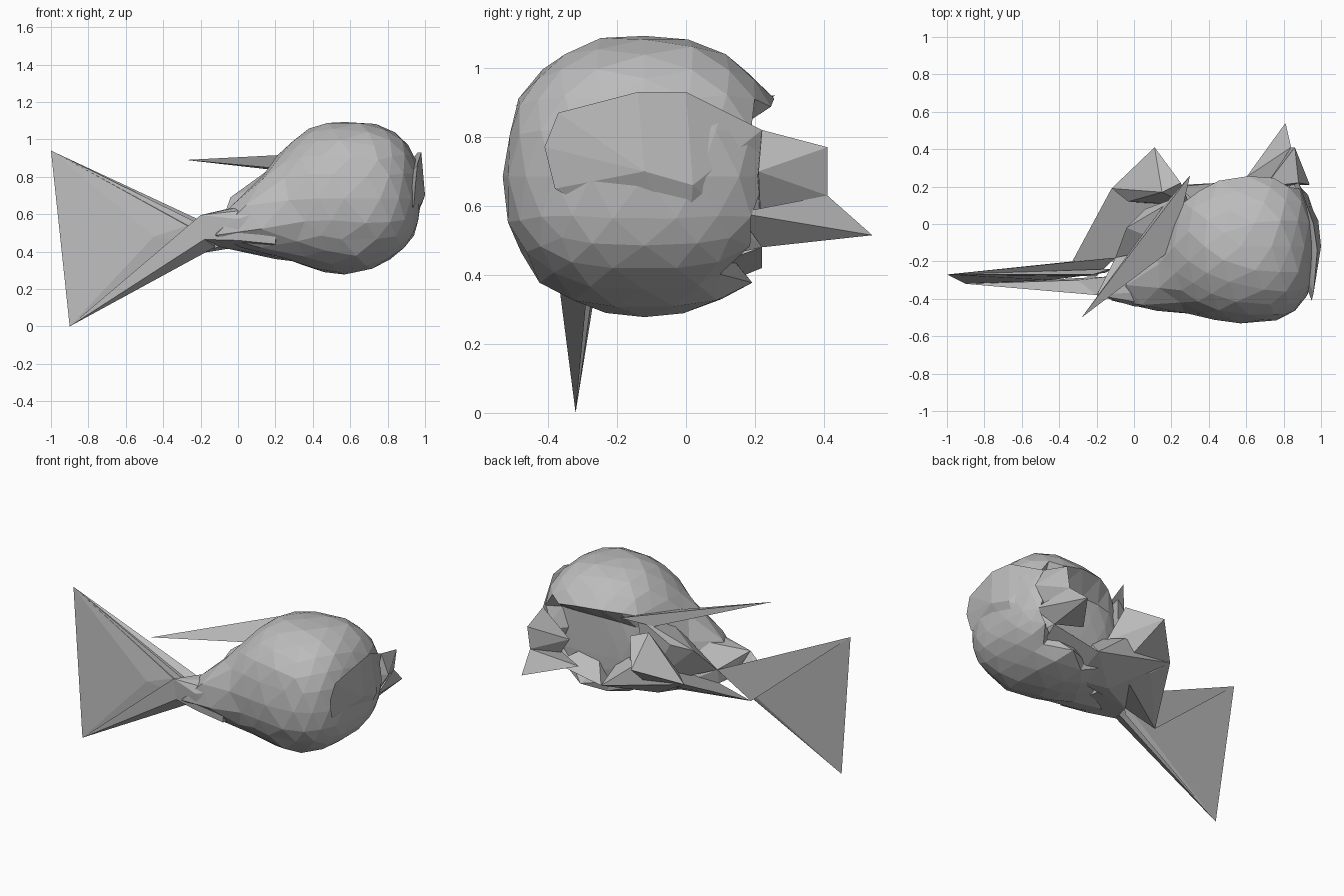
import bpy
import bmesh
import random
from mathutils import Vector

random.seed(4)

default_cube = bpy.data.objects.get("Cube")
if default_cube:
    bpy.data.objects.remove(default_cube, do_unlink=True)

# One plain grey material
grey = bpy.data.materials.new("stone_grey")
grey.use_nodes = True
colour = (.5, .5, .5, 1)
grey.diffuse_color = colour
grey.node_tree.nodes["Principled BSDF"].inputs["Base Color"].default_value = colour


def add_part(name, bm):
    """Turn a bmesh into a flat shaded grey object."""
    bmesh.ops.recalc_face_normals(bm, faces=bm.faces[:])
    mesh = bpy.data.meshes.new(name)
    bm.to_mesh(mesh)
    bm.free()
    mesh.materials.append(grey)
    part = bpy.data.objects.new(name, mesh)
    bpy.context.scene.collection.objects.link(part)
    return part


def add_shard(name, *points):
    """Build an angular solid wrapped tightly around a few corner points."""
    bm = bmesh.new()
    for point in points:
        bm.verts.new(point)
    hull = bmesh.ops.convex_hull(bm, input=bm.verts[:])
    loose = {v for v in hull["geom_interior"] + hull["geom_unused"]
             if isinstance(v, bmesh.types.BMVert)}
    bmesh.ops.delete(bm, geom=list(loose), context='VERTS')
    return add_part(name, bm)


def squared(value, power):
    """Push a unit coordinate outward to make a boxier curve."""
    return abs(value) ** power * (1 if value > 0 else -1)


# Faceted body: boxy on one side, drawn out into a neck on the other
bm = bmesh.new()
bmesh.ops.create_icosphere(bm, subdivisions=3, radius=1)
centre = Vector((.57, -.12, .685))
size = Vector((.41, .41, .41))
neck_direction = Vector((-.88, -.4, -.25)).normalized()
neck_stretch = Vector((-.34, -.1, -.07))
for vert in bm.verts:
    direction = vert.co.copy()
    powers = (.65, .82, .87) if direction.x > 0 else (.95, .9, .9)
    shape = Vector([squared(d, p) for d, p in zip(direction, powers)])
    co = centre + shape * size + direction * random.uniform(-.005, .005)
    co += neck_stretch * max(0, direction.dot(neck_direction)) ** 11
    # Underside rises away from the neck
    co.z += max(0, co.x - .6) * max(0, .6 - co.z) * .7
    # Flattened back, hollowed beneath the overhanging dome
    if co.y > 0:
        co.y *= 1.04
    co.y = min(co.y, .26)
    if co.y > .08 and .4 < co.z < .82 and co.x < .82:
        co.y = .08 + (co.y - .08) * .25
    vert.co = co
add_part("body", bm)

# Corner points shared between neighbouring parts
neck_top = (-.2, -.38, .595)
neck_low = (-.18, -.38, .465)
root_top = (-.1, -.18, .52)
root_low = (-.1, -.2, .425)
tail_top = (-1, -.27, .94)
tail_tip = (-.9, -.32, 0)
fin_tip = (-.33, -.2, .37)
fin_side = (-.12, .19, .57)
fin_peak = (.11, .41, .687)
under_corner = (.2, 0, .36)
flap_top = (.88, .22, .82)
flap_mid = (.84, .41, .63)
flap_low = (.8, .22, .48)

# Neck tapering from the body to the tail
add_shard("neck", neck_top, neck_low, root_top, root_low,
          (0, -.44, .575), (0, -.43, .46), (.2, -.45, .64),
          (.2, -.44, .44), under_corner, (.25, -.1, .7), (.22, -.35, .68))

# Shoulder filling between neck and upper body
add_shard("shoulder", root_top, (.06, .08, .74), (.25, .15, .9),
          (.21, -.12, .8), (.2, .1, .45), (-.04, -.02, .69))

# Wide flat tail with its rear web, and the lower prong to the neck
add_shard("tail_fin", tail_top, tail_tip, (-.45, -.3, .48),
          (-.22, -.27, .555), (-.15, -.26, .43), (-.12, -.24, .5))
add_shard("tail_web", tail_top, fin_tip, root_top, (-.2, -.28, .5))
add_shard("tail_prong", tail_tip, neck_top, neck_low,
          (-.12, -.28, .425), (-.3, -.3, .44))

# Thin blade reaching forward past the neck
add_shard("blade", (-.28, -.5, .89), (.3, .26, .92),
          (.21, -.13, .845), (.16, .1, .84))

# Ragged fin behind the neck
add_shard("fin_lower", fin_tip, fin_side, (-.03, .12, .5),
          root_low, (.1, .05, .44))
add_shard("fin_upper", fin_side, fin_peak, (.15, .17, .83),
          (.25, .22, .8), (-.03, .12, .6), (.2, .1, .45), (.3, .1, .6))

# Underside sheet running from the fin to the rim of the hollow back
add_shard("underside", root_low, fin_side, under_corner,
          (.46, .22, .42), (.24, .2, .6), (.45, 0, .33), (.4, .05, .6))
add_shard("back_rim", (.46, .22, .42), (.65, .2, .45), flap_low,
          (.45, 0, .33), (.75, 0, .4), (.6, .05, .6))

# Raised cheek plate on the side of the body
add_shard("cheek", (.95, -.41, .77), (.96, -.37, .87), (.97, -.25, .87),
          (.98, -.14, .93), (.96, 0, .93), flap_top, flap_low,
          (.88, 0, .43), (.94, -.38, .65), (1, -.12, .7),
          (.985, .02, .66), (.8, 0, .6))

# Two pointed flaps trailing from the cheek
add_shard("flap_upper", flap_top, (.86, .41, .77), flap_mid, flap_low,
          (.7, .2, .65), (.94, .21, .7))
add_shard("flap_lower", flap_mid, (.81, .54, .515), flap_low,
          (.6, .25, .52), (.9, .15, .58))
